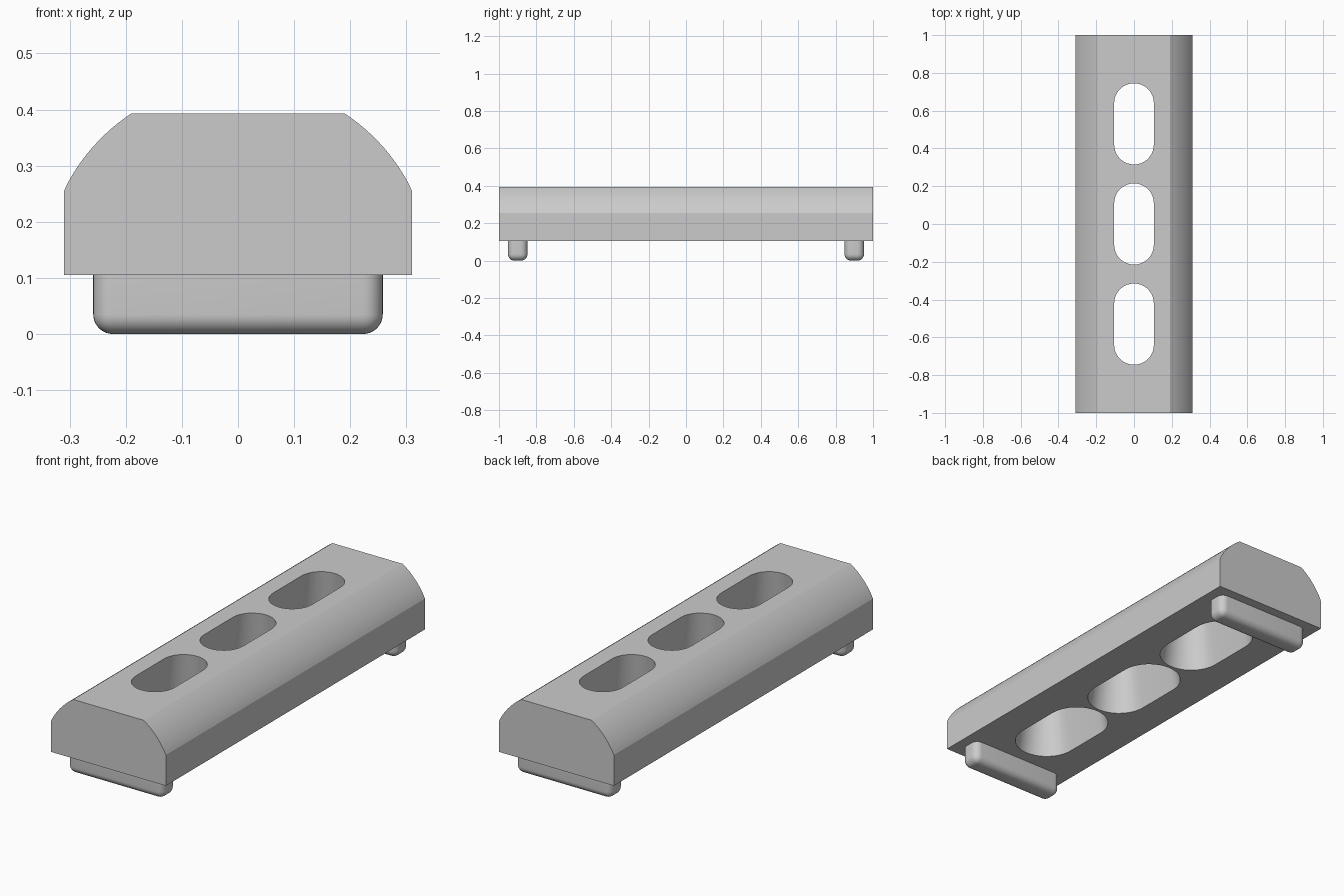
import bpy
import bmesh
from math import sin, cos, atan2, hypot, pi, radians

if "Cube" in bpy.data.objects:
    bpy.data.objects.remove(bpy.data.objects["Cube"], do_unlink=True)

HALF_W, HALF_L = 0.31, 1.0
BASE, SHOULDER, TOP = 0.105, 0.255, 0.393
TOP_HALF = 0.19

grey = bpy.data.materials.new("plain grey")
grey.use_nodes = True
grey.diffuse_color = (0.6, 0.6, 0.6, 1)
grey.node_tree.nodes["Principled BSDF"].inputs["Base Color"].default_value = (0.6, 0.6, 0.6, 1)


def make_object(name, bm):
    bmesh.ops.recalc_face_normals(bm, faces=bm.faces)
    mesh = bpy.data.meshes.new(name)
    bm.to_mesh(mesh)
    bm.free()
    obj = bpy.data.objects.new(name, mesh)
    bpy.context.collection.objects.link(obj)
    mesh.materials.append(grey)
    return obj


def activate(obj):
    bpy.ops.object.select_all(action="DESELECT")
    obj.select_set(True)
    bpy.context.view_layer.objects.active = obj


def loft(bm, lower, upper):
    """Closed solid between two matching outlines."""
    a = [bm.verts.new(p) for p in lower]
    b = [bm.verts.new(p) for p in upper]
    bm.faces.new(a)
    bm.faces.new(b)
    for i in range(len(a)):
        j = (i + 1) % len(a)
        bm.faces.new((a[i], a[j], b[j], b[i]))


def slot_outline(y, z, radius, straight=0.11, steps=20):
    points = []
    for side in (1, -1):
        for i in range(steps + 1):
            t = pi * i / steps + (0 if side > 0 else pi)
            points.append((radius * cos(t), y + side * straight + radius * sin(t), z))
    return points


# Body: flat top, curved shoulders centred on the middle of the base
arc_r = hypot(TOP_HALF, TOP - BASE)
start = atan2(SHOULDER - BASE, HALF_W)
end = atan2(TOP - BASE, TOP_HALF)
right = [(HALF_W, BASE), (HALF_W, SHOULDER)]
for i in range(1, 13):
    t = start + (end - start) * i / 12
    right.append((arc_r * cos(t), BASE + arc_r * sin(t)))
profile = right + [(-x, z) for x, z in reversed(right)]
bm = bmesh.new()
loft(bm, [(x, -HALF_L, z) for x, z in profile], [(x, HALF_L, z) for x, z in profile])
body = make_object("body", bm)

# Slots: three through holes that widen towards the underside
bm = bmesh.new()
for y in (-0.53, 0, 0.53):
    loft(bm, slot_outline(y, BASE - 0.02, 0.15), slot_outline(y, TOP + 0.02, 0.102))
cutter = make_object("slot_cutter", bm)
cutter.hide_render = True
cut = body.modifiers.new("slots", "BOOLEAN")
cut.operation = "DIFFERENCE"
cut.solver = "EXACT"
cut.object = cutter
activate(body)
bpy.ops.object.modifier_apply(modifier=cut.name)
bpy.data.objects.remove(cutter, do_unlink=True)
bpy.ops.object.shade_smooth_by_angle(angle=radians(17))

# Feet: rounded bars under each end, flat where they meet the body
for name, y in (("front_foot", -0.9), ("back_foot", 0.9)):
    bm = bmesh.new()
    bmesh.ops.create_cube(bm, size=1)
    for v in bm.verts:
        v.co = (v.co.x * 0.516, y + v.co.y * 0.104, (v.co.z + 0.5) * BASE)
    edges = [e for e in bm.edges if min(v.co.z for v in e.verts) < BASE / 2]
    bmesh.ops.bevel(bm, geom=edges, offset=0.035, segments=8, profile=0.5, affect="EDGES")
    foot = make_object(name, bm)
    activate(foot)
    bpy.ops.object.shade_smooth_by_angle(angle=radians(17))
